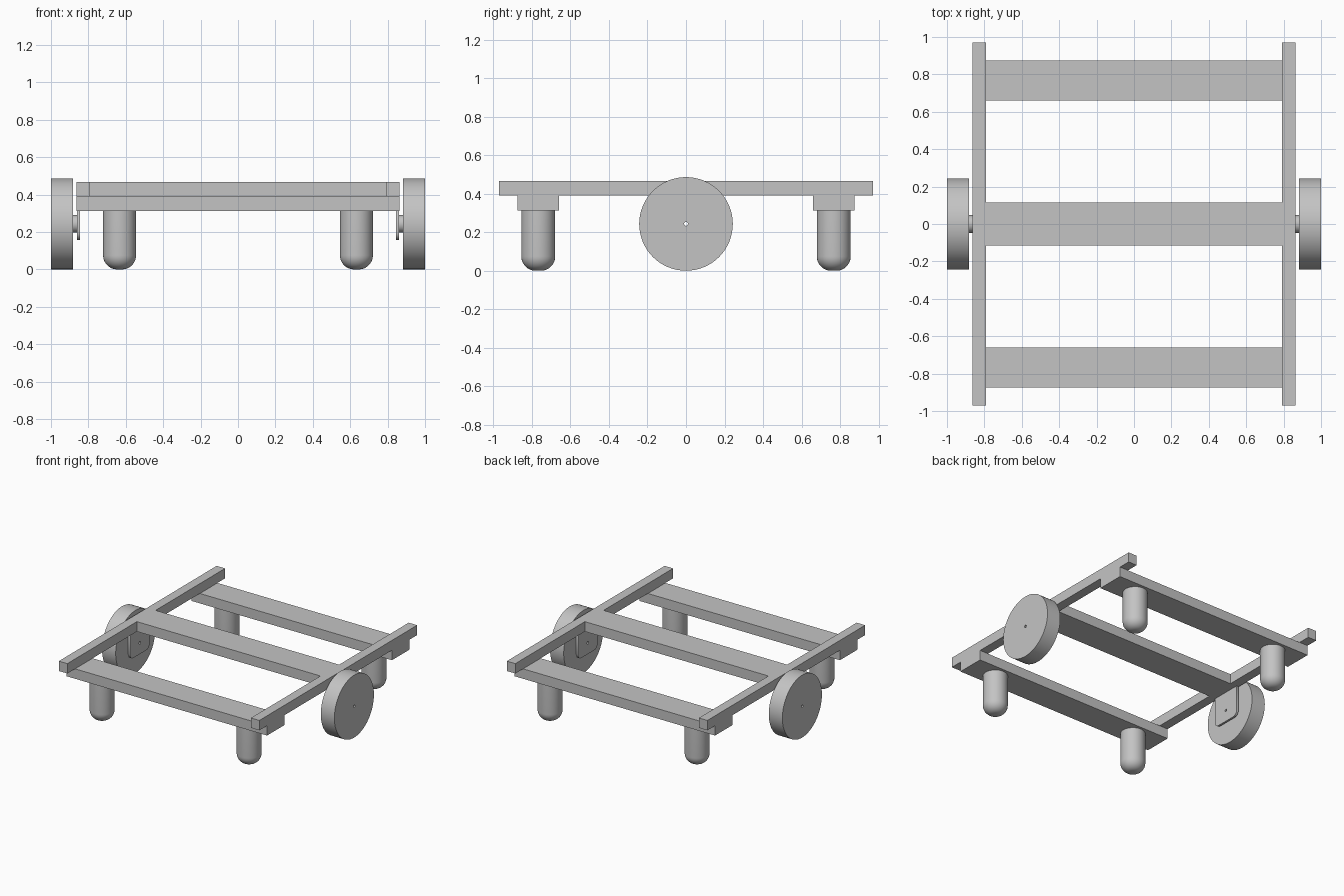
import bpy, bmesh, math
from mathutils import Matrix

cube = bpy.data.objects.get("Cube")
if cube:
    bpy.data.objects.remove(cube)

grey = bpy.data.materials.new("plain_grey")
grey.use_nodes = True
grey.diffuse_color = (0.55, 0.55, 0.55, 1)
grey.node_tree.nodes["Principled BSDF"].inputs["Base Color"].default_value = (0.55, 0.55, 0.55, 1)

TO_X = Matrix.Rotation(math.pi / 2, 4, 'Y')  # turns a z axis into an x axis
SIDES = ((1, "left"), (-1, "right"))
ENDS = ((-1, "front"), (1, "back"))


def add_mesh(name, bm):
    bmesh.ops.recalc_face_normals(bm, faces=bm.faces)
    mesh = bpy.data.meshes.new(name)
    bm.to_mesh(mesh)
    bm.free()
    mesh.materials.append(grey)
    obj = bpy.data.objects.new(name, mesh)
    bpy.context.collection.objects.link(obj)
    return obj


def box(name, x, y, z):
    """Box from (low, high) pairs."""
    bm = bmesh.new()
    bmesh.ops.create_cube(bm, size=1)
    for v in bm.verts:
        v.co = [lo + (hi - lo) * (c + 0.5) for c, (lo, hi) in zip(v.co, (x, y, z))]
    return add_mesh(name, bm)


def lathe(name, profile, closed, matrix):
    """Turn (radius, height) points about z, then place the result."""
    bm = bmesh.new()
    verts = [bm.verts.new((r, 0, h)) for r, h in profile]
    pairs = list(zip(verts, verts[1:]))
    if closed:
        pairs.append((verts[-1], verts[0]))
    edges = [bm.edges.new(p) for p in pairs]
    bmesh.ops.spin(bm, geom=verts + edges, cent=(0, 0, 0), axis=(0, 0, 1),
                   angle=2 * math.pi, steps=64)
    bmesh.ops.remove_doubles(bm, verts=bm.verts, dist=0.0001)
    bm.transform(matrix)
    obj = add_mesh(name, bm)
    bpy.ops.object.select_all(action='DESELECT')
    obj.select_set(True)
    bpy.context.view_layer.objects.active = obj
    bpy.ops.object.shade_smooth_by_angle(angle=math.radians(35))
    return obj


def arc(cx, cy, r, start, end, steps):
    angles = [math.radians(start + (end - start) * i / steps) for i in range(steps + 1)]
    return [(cx + r * math.cos(a), cy + r * math.sin(a)) for a in angles]


# Frame: long rails, low cross beams and a flush centre beam
RAIL_IN, RAIL_OUT = 0.79, 0.863
LOW, MID, TOP = 0.313, 0.39, 0.467
for s, side in SIDES:
    box(side + "_rail", sorted((s * RAIL_IN, s * RAIL_OUT)), (-0.97, 0.97), (MID, TOP))
for e, end in ENDS:
    box(end + "_cross_beam", (-RAIL_OUT, RAIL_OUT), sorted((e * 0.66, e * 0.875)), (LOW, MID))
box("centre_beam", (-RAIL_IN, RAIL_IN), (-0.115, 0.115), (MID, TOP))

# Feet: round posts with a rounded lower end
foot = [(0, LOW), (0.088, LOW)] + arc(0.013, 0.075, 0.075, 0, -90, 12) + [(0, 0)]
for s, side in SIDES:
    for e, end in ENDS:
        lathe(f"{end}_{side}_foot", foot, False, Matrix.Translation((s * 0.633, e * 0.767, 0)))

# Wheels, axles and brackets, all with a small bore
HUB_Z, BORE = 0.243, 0.01


def ring(radius, inner, outer):
    return [(BORE, inner), (radius, inner), (radius, outer), (BORE, outer)]


for s, side in SIDES:
    place = Matrix.Translation((0, 0, HUB_Z)) @ TO_X
    lathe(side + "_wheel", ring(0.243, s * 0.883, s * 1.0), True, place)
    lathe(side + "_axle", ring(0.047, s * 0.861, s * 0.883), True, place)

    # Hanging plate with rounded lower corners and a bore
    plate = bpy.data.curves.new(side + "_bracket", 'CURVE')
    plate.dimensions = '2D'
    plate.fill_mode = 'BOTH'
    plate.extrude = 0.008
    outline = ([(0.12, MID)] + arc(0.08, 0.196, 0.04, 0, -90, 6)
               + arc(-0.08, 0.196, 0.04, -90, -180, 6) + [(-0.12, MID)])
    for points in (outline, arc(0, HUB_Z, BORE, 0, 345, 23)):
        spline = plate.splines.new('POLY')
        spline.points.add(len(points) - 1)
        for p, (x, y) in zip(spline.points, points):
            p.co = (x, y, 0, 1)
        spline.use_cyclic_u = True
    plate.materials.append(grey)
    obj = bpy.data.objects.new(side + "_bracket", plate)
    obj.rotation_euler = (math.pi / 2, 0, math.pi / 2)
    obj.location.x = s * 0.853
    bpy.context.collection.objects.link(obj)
